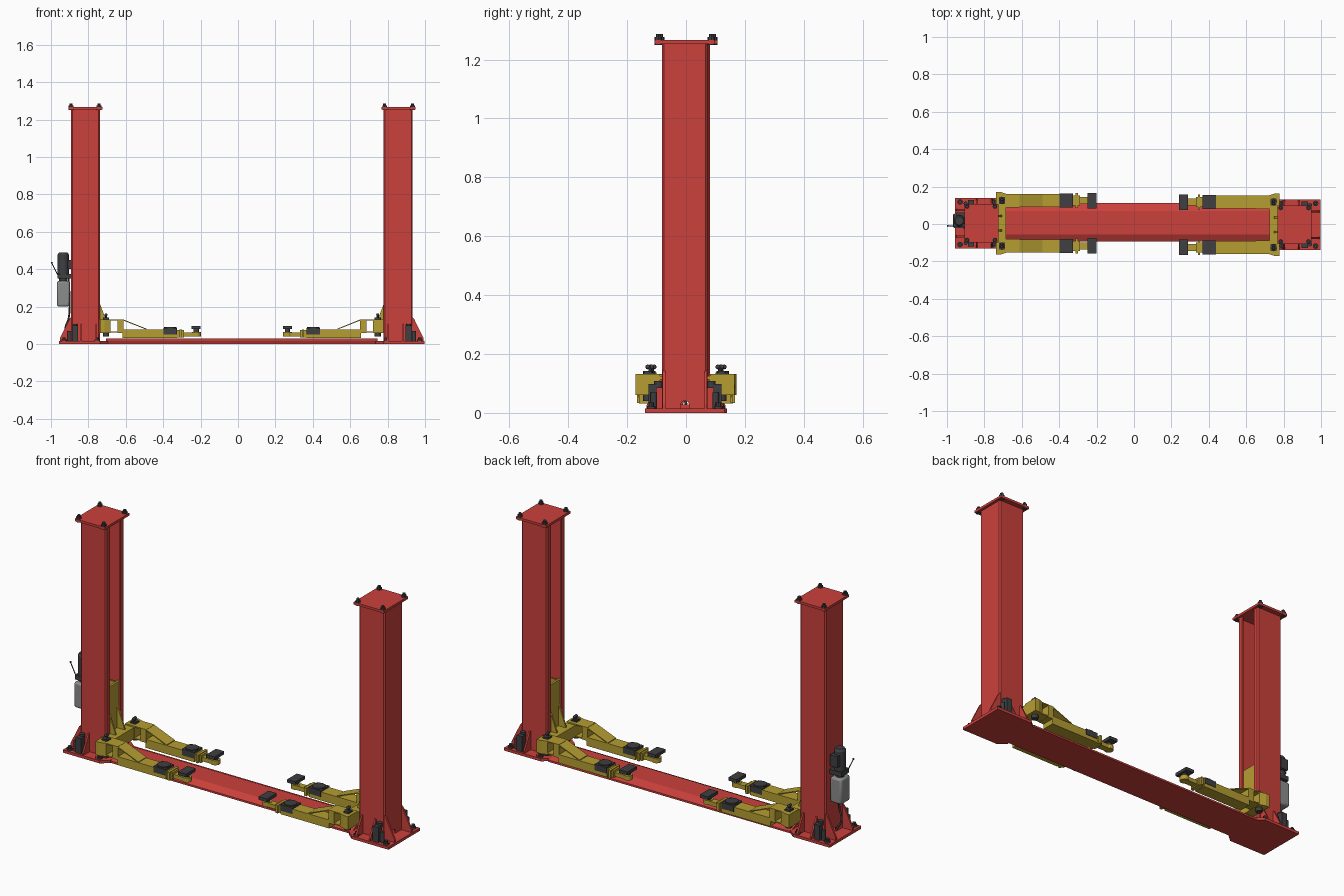
import bpy, bmesh, math
from mathutils import Matrix, Vector

if "Cube" in bpy.data.objects:
    bpy.data.objects.remove(bpy.data.objects["Cube"])


def material(name, col):
    m = bpy.data.materials.new(name)
    m.diffuse_color = (*col, 1)
    m.use_nodes = True
    m.node_tree.nodes["Principled BSDF"].inputs["Base Color"].default_value = m.diffuse_color
    return m


RED = material("red paint", (0.59, 0.052, 0.044))
YELLOW = material("yellow paint", (0.46, 0.34, 0.032))
DARK = material("dark rubber", (0.05, 0.05, 0.055))
GREY = material("grey tank", (0.26, 0.265, 0.265))


class Part:
    """Collects simple solids, drawn at the left post, into one object."""

    def __init__(self):
        self.bm = bmesh.new()

    def box(self, x, y, z):
        self.prism([(x[0], y[0]), (x[1], y[0]), (x[1], y[1]), (x[0], y[1])], "z", *z)

    def prism(self, pts, axis, a, b):
        put = {"x": lambda p, t: (t, p[0], p[1]), "y": lambda p, t: (p[0], t, p[1]),
               "z": lambda p, t: (p[0], p[1], t)}[axis]
        lo = [self.bm.verts.new(put(p, a)) for p in pts]
        hi = [self.bm.verts.new(put(p, b)) for p in pts]
        self.bm.faces.new(lo)
        self.bm.faces.new(hi[::-1])
        n = len(pts)
        for i in range(n):
            self.bm.faces.new((lo[i], hi[i], hi[(i + 1) % n], lo[(i + 1) % n]))

    def cyl(self, p, q, r, r2=None, n=16):
        p, q = Vector(p), Vector(q)
        d = q - p
        m = Matrix.Translation((p + q) / 2) @ d.to_track_quat("Z", "Y").to_matrix().to_4x4()
        bmesh.ops.create_cone(self.bm, cap_ends=True, segments=n, radius1=r,
                              radius2=r if r2 is None else r2, depth=d.length, matrix=m)

    def ball(self, p, r):
        bmesh.ops.create_uvsphere(self.bm, u_segments=12, v_segments=8, radius=r,
                                  matrix=Matrix.Translation(p))

    def finish(self, name, mat, side=None, bevel=0, smooth=False):
        for v in self.bm.verts:
            if side == "right":
                v.co.x = 0.041 - v.co.x
            v.co.y += {"left": 0.004, "right": -0.004}.get(side, 0)
        bmesh.ops.recalc_face_normals(self.bm, faces=self.bm.faces)
        me = bpy.data.meshes.new(name)
        self.bm.to_mesh(me)
        self.bm.free()
        me.materials.append(mat)
        ob = bpy.data.objects.new(name, me)
        bpy.context.collection.objects.link(ob)
        if bevel:
            b = ob.modifiers.new("bevel", "BEVEL")
            b.width, b.segments = bevel, 2
        if smooth:
            bpy.ops.object.select_all(action="DESELECT")
            ob.select_set(True)
            bpy.context.view_layer.objects.active = ob
            bpy.ops.object.shade_smooth_by_angle(angle=math.radians(35))
        return ob


CX = -0.8155  # left post centre
for side in ("left", "right"):
    # Post: C channel opening inwards, with an arched cable notch in the outer wall
    p = Part()
    o, c, t = 0.0775, 0.007, 0.009
    rail = [(o, 0.046), (o, o - c), (o - c, o), (-o + c, o), (-o, o - c), (-o, 0.06),
            (-o + t, 0.06), (-o + t, o - t), (o - t, o - t), (o - t, 0.046)]
    for s in (-1, 1):
        p.prism([(CX + x, s * y) for x, y in rail], "z", 0.012, 1.255)
    arch = [(0.015 * math.cos(a), 0.026 + 0.015 * math.sin(a))
            for a in [math.pi * k / 8 for k in range(9)]]
    wall = [(0.06, 0.012), (0.06, 1.255), (-0.06, 1.255), (-0.06, 0.012), (-0.015, 0.012)]
    p.prism(wall + arch[::-1] + [(0.015, 0.012)], "x", CX - o, CX - o + t)
    p.finish(side + "_post", RED, side)

    # Top plate and base plate
    p = Part()
    p.box((CX - 0.092, CX + 0.09), (-0.103, 0.103), (1.253, 1.266))
    p.finish(side + "_top_plate", RED, side)
    p = Part()
    h = [(-0.957, 0.135), (-0.737, 0.135), (-0.695, 0.1)]
    p.prism(h + [(x, -y) for x, y in h[::-1]], "z", 0, 0.015)
    p.finish(side + "_base_plate", RED, side)

    # Gussets around the foot of the post
    p = Part()
    for s in (-1, 1):
        p.prism([(-0.89, 0.014), (-0.952, 0.014), (-0.952, 0.03), (-0.9, 0.135), (-0.89, 0.145)],
                "y", s * 0.066, s * 0.076)
        for x in (-0.845, -0.765):
            p.prism([(s * 0.075, 0.014), (s * 0.13, 0.014), (s * 0.13, 0.026), (s * 0.083, 0.115),
                     (s * 0.075, 0.115)], "x", x, x + 0.009)
    p.finish(side + "_gussets", RED, side)

    # Bolts and anchor blocks
    p = Part()
    for s in (-1, 1):
        for x in (CX - 0.077, CX + 0.072):
            p.cyl((x, s * 0.09, 1.25), (x, s * 0.09, 1.276), 0.013, n=8)
            p.cyl((x, s * 0.09, 1.276), (x, s * 0.09, 1.286), 0.008, n=8)
        for x in (-0.93, -0.752):
            p.cyl((x, s * 0.114, 0.014), (x, s * 0.114, 0.024), 0.015, n=12)
            p.cyl((x, s * 0.114, 0.024), (x, s * 0.114, 0.036), 0.009, n=8)
        p.box((-0.888, -0.855), (s * 0.097, s * 0.124), (0.015, 0.098))
        p.cyl((-0.872, s * 0.09, 0.085), (-0.872, s * 0.09, 0.108), 0.014, n=12)
        p.cyl((-0.9, s * 0.105, 0.015), (-0.9, s * 0.105, 0.07), 0.011, n=12)
    p.finish(side + "_bolts", DARK, side)

    # Carriage: tall slide plate in the channel, side wedges and cross block
    p = Part()
    p.box((-0.762, -0.75), (-0.06, 0.06), (0.05, 0.37))
    p.box((-0.737, -0.684), (-0.1, 0.1), (0.062, 0.125))
    p.box((-0.755, -0.73), (-0.043, 0.043), (0.062, 0.125))
    for s in (-1, 1):
        p.prism([(-0.755, 0.06), (-0.7, 0.06), (-0.708, 0.135), (-0.738, 0.215), (-0.755, 0.25)],
                "y", s * 0.034, s * 0.043)
        p.box((-0.875, -0.755), (s * 0.052, s * 0.06), (0.05, 0.36))
    p.finish(side + "_carriage", YELLOW, side)

    for s, end in ((-1, "front"), (1, "back")):
        name = f"{side}_{end}_"
        # Pivot bracket with hollow throat
        p = Part()
        p.prism([(-0.738, s * 0.085), (-0.738, s * 0.168), (-0.715, s * 0.168), (-0.682, s * 0.157),
                 (-0.682, s * 0.085)], "z", 0.06, 0.132)
        for z in (0.062, 0.126):
            p.box((-0.685, -0.64), (s * 0.085, s * 0.157), (z, z + 0.006))
        p.box((-0.645, -0.612), (s * 0.085, s * 0.157), (0.06, 0.132))
        p.finish(name + "pivot_bracket", YELLOW, side)
        # Arm: sloped strap, main beam, collar and sliding extension
        p = Part()
        p.prism([(-0.615, 0.132), (-0.49, 0.082), (-0.49, 0.077), (-0.615, 0.126)],
                "y", s * 0.086, s * 0.156)
        p.box((-0.617, -0.325), (s * 0.087, s * 0.156), (0.032, 0.078))
        p.box((-0.33, -0.29), (s * 0.094, s * 0.149), (0.034, 0.074))
        p.box((-0.313, -0.3), (s * 0.082, s * 0.162), (0.034, 0.078))
        p.box((-0.3, -0.21), (s * 0.104, s * 0.14), (0.04, 0.062))
        p.cyl((-0.223, s * 0.122, 0.04), (-0.223, s * 0.122, 0.064), 0.024)
        p.finish(name + "arm", YELLOW, side)
        # Rubber pads
        p = Part()
        p.box((-0.398, -0.326), (s * 0.084, s * 0.158), (0.052, 0.085))
        p.cyl((-0.362, s * 0.121, 0.084), (-0.362, s * 0.121, 0.091), 0.033, n=12)
        p.cyl((-0.223, s * 0.122, 0.06), (-0.223, s * 0.122, 0.082), 0.014)
        p.box((-0.249, -0.2), (s * 0.08, s * 0.163), (0.079, 0.096))
        p.finish(name + "pads", DARK, side)
        # Pivot pin and lock knob
        p = Part()
        p.cyl((-0.706, s * 0.125, 0.04), (-0.706, s * 0.125, 0.142), 0.017)
        p.cyl((-0.706, s * 0.118, 0.14), (-0.706, s * 0.118, 0.157), 0.006, n=8)
        p.ball((-0.706, s * 0.112, 0.156), 0.008)
        p.ball((-0.706, s * 0.126, 0.156), 0.008)
        p.box((-0.722, -0.69), (s * 0.104, s * 0.14), (0.13, 0.138))
        p.finish(name + "pivot_pin", DARK, side, smooth=True)

# Floor cover running between the posts
p = Part()
p.prism([(-0.094, 0.0), (0.113, 0.0), (0.113, 0.01), (0.07, 0.029), (-0.056, 0.029), (-0.094, 0.01)],
        "x", -0.705, 0.746)
p.finish("floor_cover", RED)

# Pump unit on the left post
p = Part()
p.box((-0.968, -0.9), (-0.022, 0.056), (0.2, 0.337))
p.finish("pump_tank", GREY, bevel=0.01, smooth=True)
p = Part()
p.cyl((-0.934, 0.017, 0.335), (-0.934, 0.017, 0.352), 0.022)
p.box((-0.965, -0.89), (-0.016, 0.05), (0.35, 0.374))
p.cyl((-0.934, 0.017, 0.37), (-0.934, 0.017, 0.478), 0.03, n=20)
p.cyl((-0.934, 0.017, 0.478), (-0.934, 0.017, 0.49), 0.03, 0.022, n=20)
p.box((-0.95, -0.905), (0.035, 0.062), (0.4, 0.46))
p.box((-0.91, -0.89), (0.0, 0.034), (0.4, 0.45))
p.finish("pump_motor", DARK, smooth=True)
p = Part()
p.cyl((-0.96, -0.01, 0.362), (-0.995, -0.01, 0.432), 0.0025, n=8)
p.ball((-0.995, -0.01, 0.434), 0.005)
p.finish("pump_lever", DARK, smooth=True)

# Hose from the pump to the foot of the post
cu = bpy.data.curves.new("pump_hose", "CURVE")
cu.dimensions = "3D"
cu.bevel_depth, cu.bevel_resolution = 0.005, 2
sp = cu.splines.new("BEZIER")
pts = [(-0.905, 0.0, 0.35), (-0.9, -0.015, 0.2), (-0.905, -0.02, 0.14), (-0.922, -0.01, 0.08),
       (-0.9, 0.0, 0.03)]
sp.bezier_points.add(len(pts) - 1)
for bp, co in zip(sp.bezier_points, pts):
    bp.co = co
    bp.handle_left_type = bp.handle_right_type = "AUTO"
cu.materials.append(DARK)
bpy.context.collection.objects.link(bpy.data.objects.new("pump_hose", cu))
